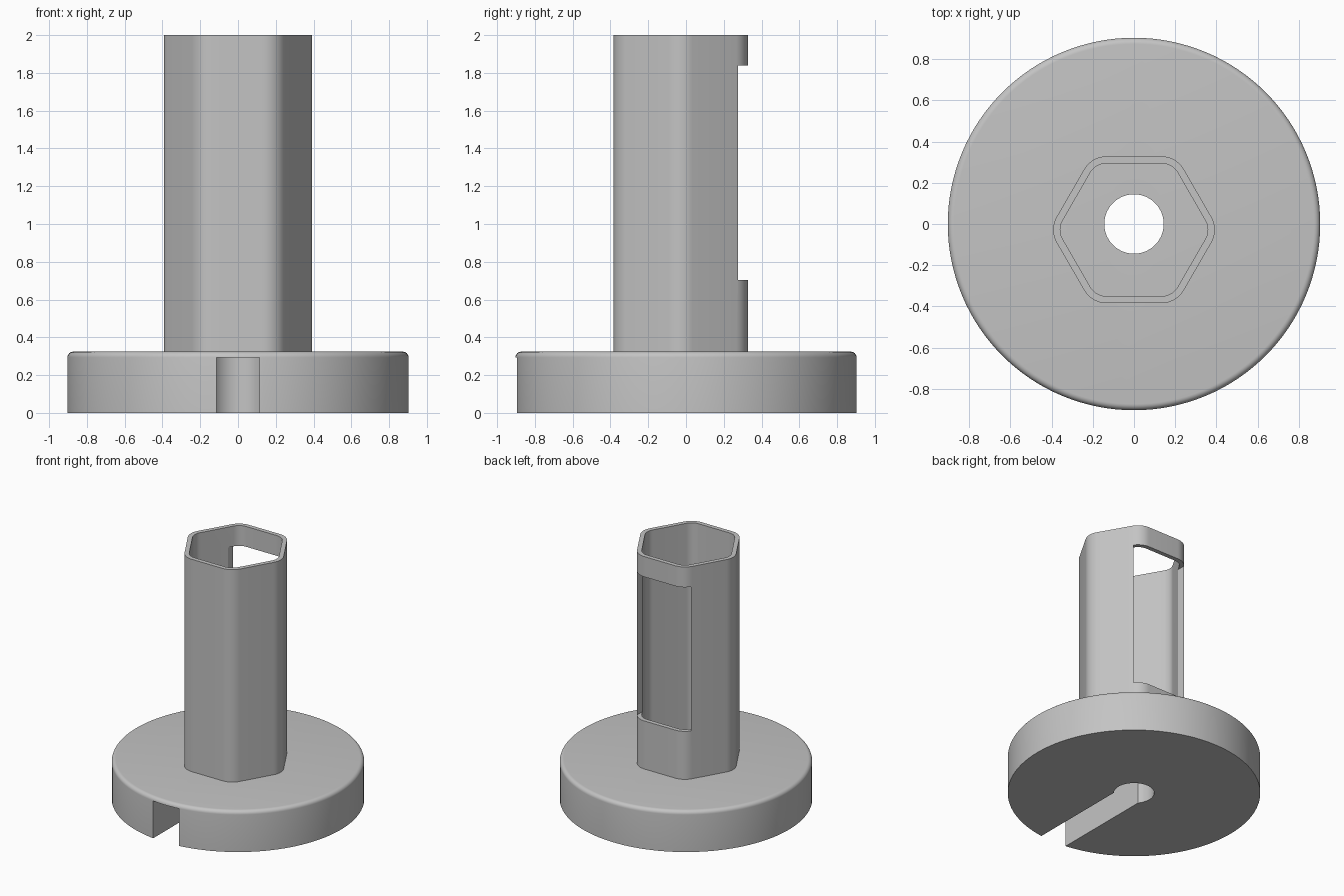
import bpy, bmesh
from math import cos, sin, pi, radians, sqrt

if "Cube" in bpy.data.objects:
    bpy.data.objects.remove(bpy.data.objects["Cube"], do_unlink=True)

R, TOP, FILLET = 0.903, 0.324, 0.03      # base disc
HOLE, SLOT_W, SLOT_H = 0.144, 0.113, 0.294
TUBE_Y, HEIGHT = -0.028, 2.0

grey = bpy.data.materials.new("plain grey")
grey.use_nodes = True
grey.diffuse_color = (0.55, 0.55, 0.55, 1)
grey.node_tree.nodes["Principled BSDF"].inputs["Base Color"].default_value = (0.55, 0.55, 0.55, 1)


def make(name, bm):
    bmesh.ops.recalc_face_normals(bm, faces=bm.faces)
    mesh = bpy.data.meshes.new(name)
    bm.to_mesh(mesh)
    bm.free()
    ob = bpy.data.objects.new(name, mesh)
    bpy.context.collection.objects.link(ob)
    mesh.materials.append(grey)
    return ob


def prism(name, sections):
    """Closed solid through a list of (outline, z) sections."""
    bm = bmesh.new()
    rings = [[bm.verts.new((x, y, z)) for x, y in pts] for pts, z in sections]
    for a, b in zip(rings, rings[1:]):
        for i in range(len(a)):
            j = (i + 1) % len(a)
            bm.faces.new((a[i], a[j], b[j], b[i]))
    bm.faces.new(rings[0][::-1])
    bm.faces.new(rings[-1])
    return make(name, bm)


def circle(r, n=128):
    return [(r * cos(2 * pi * i / n), r * sin(2 * pi * i / n)) for i in range(n)]


def rounded_hexagon(apothem, r, steps=10):
    pts = []
    d = (apothem - r) * 2 / sqrt(3)
    for k in range(6):
        a = k * pi / 3
        for s in range(steps + 1):
            t = a - pi / 6 + pi / 3 * s / steps
            pts.append((d * cos(a) + r * cos(t), d * sin(a) + r * sin(t) + TUBE_Y))
    return pts


def box(name, x, y0, y1, z0, z1):
    outline = [(-x, y0), (x, y0), (x, y1), (-x, y1)]
    return prism(name, [(outline, z0), (outline, z1)])


def cut(ob, cutter):
    cutter.hide_render = True
    bpy.context.view_layer.objects.active = ob
    mod = ob.modifiers.new("cut", "BOOLEAN")
    mod.operation, mod.solver, mod.object = "DIFFERENCE", "EXACT", cutter
    bpy.ops.object.modifier_apply(modifier=mod.name)
    bpy.data.objects.remove(cutter, do_unlink=True)


def smooth(ob):
    bpy.ops.object.select_all(action="DESELECT")
    ob.select_set(True)
    bpy.context.view_layer.objects.active = ob
    bpy.ops.object.shade_smooth_by_angle(angle=radians(28))


# Base disc with a rounded upper rim
rim = [(R - FILLET + FILLET * cos(t), TOP - FILLET + FILLET * sin(t))
       for t in [i * pi / 12 for i in range(7)]]
base = prism("base_disc", [(circle(R), 0)] + [(circle(r), z) for r, z in rim])

# Centre hole, and the slot from the front edge to the hole
cut(base, prism("hole_cutter", [(circle(HOLE, 64), -0.1), (circle(HOLE, 64), 0.5)]))
cut(base, box("slot_cutter", SLOT_W, -1.0, 0.0, -0.1, SLOT_H))
smooth(base)

# Hollow hexagonal tube
bm = bmesh.new()
loops = []
for apothem, r in ((0.356, 0.125), (0.322, 0.091)):
    pts = rounded_hexagon(apothem, r)
    loops += [[bm.verts.new((x, y, z)) for x, y in pts] for z in (TOP - 0.002, HEIGHT)]
out_low, out_high, in_low, in_high = loops
for a, b in ((out_low, out_high), (out_high, in_high), (in_high, in_low), (in_low, out_low)):
    for i in range(len(a)):
        j = (i + 1) % len(a)
        bm.faces.new((a[i], a[j], b[j], b[i]))
tube = make("hexagonal_tube", bm)

# Window in the back wall
cut(tube, box("window_cutter", 0.235, 0.0, 0.6, 0.703, 1.84))
smooth(tube)
